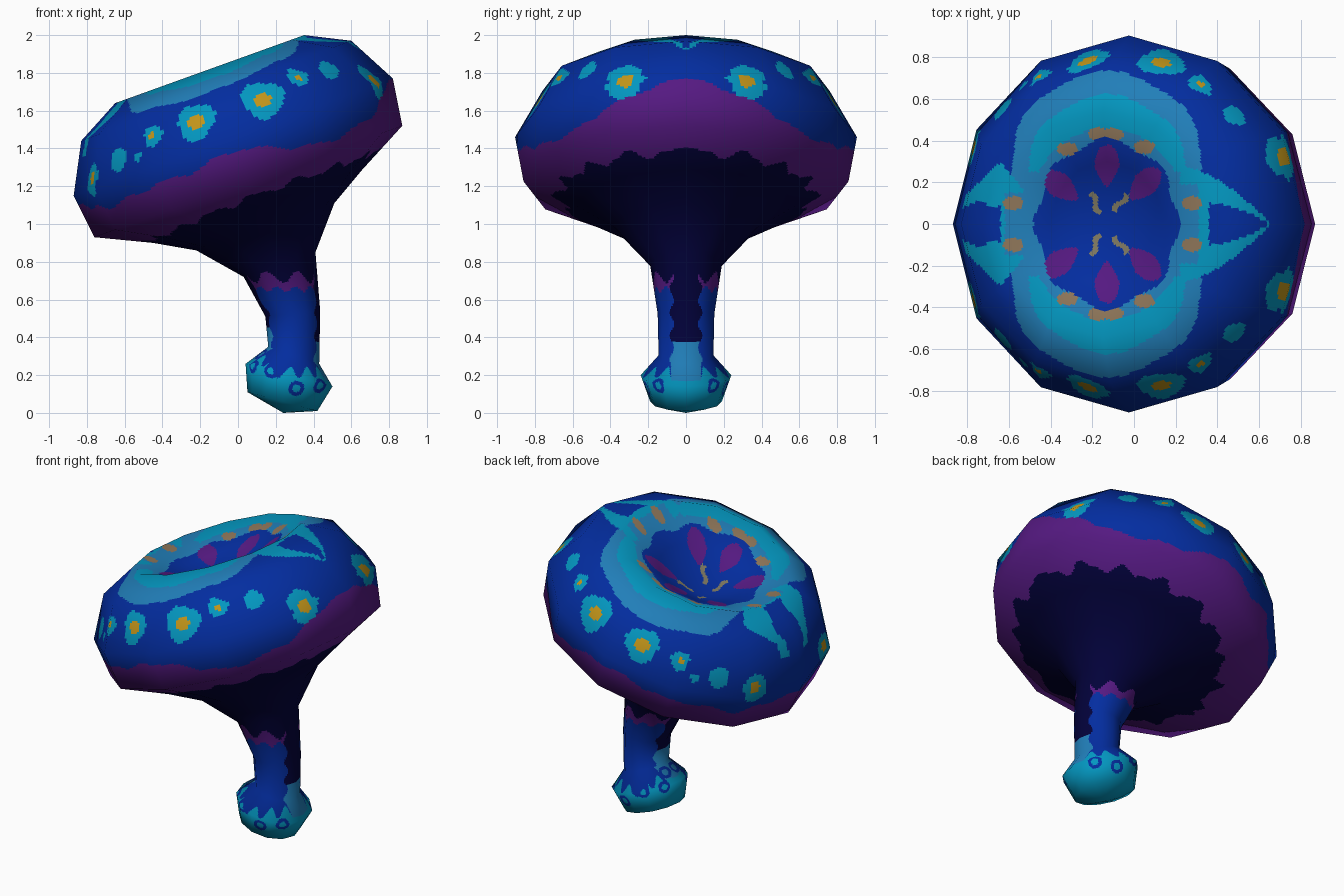
import bpy
from math import sin, cos, pi, hypot, atan2, degrees, exp
from mathutils import Vector

if "Cube" in bpy.data.objects:
    bpy.data.objects.remove(bpy.data.objects["Cube"])

SIDES, SUB = 12, 22

# flat colours (linear)
COLOURS = {
    "navy": (0.0006, 0.0004, 0.042), "purple": (0.092, 0.010, 0.225),
    "blue": (0.001, 0.026, 0.35), "mid_blue": (0.015, 0.21, 0.485),
    "cyan": (0.001, 0.31, 0.53), "gold": (0.54, 0.30, 0.010),
    "tan": (0.21, 0.19, 0.12), "brown": (0.27, 0.18, 0.10),
}
NAMES = list(COLOURS)
MATS = []
for name, c in COLOURS.items():
    m = bpy.data.materials.new(name)
    m.diffuse_color = (*c, 1)
    m.use_nodes = True
    m.node_tree.nodes["Principled BSDF"].inputs["Base Color"].default_value = m.diffuse_color
    MATS.append(m)

# tilted rings: left x, left z, right x, right z, half width in y
RINGS = [
    (0.24, 0.00, 0.24, 0.00, 0.00),     # foot underside
    (0.05, 0.11, 0.42, 0.01, 0.19),
    (0.04, 0.26, 0.50, 0.14, 0.24),
    (0.16, 0.35, 0.43, 0.26, 0.145),    # stem
    (0.145, 0.51, 0.435, 0.54, 0.15),
    (0.03, 0.72, 0.41, 0.85, 0.19),
    (-0.22, 0.86, 0.51, 1.11, 0.38),    # cap underside
    (-0.45, 0.90, 0.66, 1.29, 0.58),
    (-0.76, 0.93, 0.87, 1.52, 0.86),
    (-0.87, 1.15, 0.82, 1.77, 0.905),   # cap outside
    (-0.83, 1.44, 0.60, 1.97, 0.76),
    (-0.65, 1.64, 0.35, 2.00, 0.54),    # crest
    (-0.40, 1.60, 0.14, 1.80, 0.30),    # hollow
    (-0.12, 1.55, -0.12, 1.55, 0.00),
]


def ring_point(ring, j):
    lx, lz, rx, rz, w = ring
    a = 2 * pi * j / SIDES
    return Vector(((lx + rx) / 2 + (rx - lx) / 2 * cos(a), w * sin(a),
                   (lz + rz) / 2 + (rz - lz) / 2 * cos(a)))


CAGE = [[ring_point(r, j) for j in range(SIDES)] for r in RINGS]
LAST = len(RINGS) - 1


def cage_normal(i, j):
    if i == 0:
        return Vector((0, 0, -1))
    if i == LAST:
        return Vector((-0.33, 0, 0.94))
    around = CAGE[i][(j + 1) % SIDES] - CAGE[i][j - 1]
    up = ((CAGE[i + 1][j] - CAGE[i][j]).normalized()
          + (CAGE[i][j] - CAGE[i - 1][j]).normalized())
    return around.cross(up).normalized()


NORMALS = [[cage_normal(i, j) for j in range(SIDES)] for i in range(LAST + 1)]


def blend(grid, t, s):
    """Straight interpolation on the cage at ring position t, side position s."""
    i, j = min(int(t), LAST - 1), int(s) % SIDES
    f, g, k = t - i, s - int(s), (j + 1) % SIDES
    low = grid[i][j].lerp(grid[i][k], g)
    return low.lerp(grid[i + 1][j].lerp(grid[i + 1][k], g), f)


def at(deg, t):
    return blend(CAGE, t, deg / 360 * SIDES)


# cap spots: centre, cyan radius, gold radius (mirrored through |y|)
SPOTS = [(at(d, t), r, g) for d, t, r, g in [
    (74.5, 9.50, 0.112, 0.043), (101.5, 9.55, 0.105, 0.045),
    (119.5, 9.6, 0.058, 0.022), (57, 9.68, 0.06, 0.02),
    (21.5, 9.1, 0.105, 0.045), (41, 9.6, 0.058, 0.0),
    (155, 9.2, 0.09, 0.038), (138, 9.38, 0.065, 0.0),
    (128, 9.3, 0.028, 0.0)]]
FOOT_RINGS = [at(d, t) for d, t in [(40, 1.9), (75, 1.6), (115, 2.0), (150, 2.0),
                                    (165, 2.6)]]
DOTS = [(-0.32, 0.36), (-0.17, 0.43), (-0.10, 0.43), (0.05, 0.37),
        (-0.58, 0.10), (0.28, 0.10)]
PETALS = [(0, 0.28), (0.18, 0.19), (-0.22, 0.18)]
# upper edge of the purple band: angle, ring position
BAND = [(0, 9.0), (12, 8.9), (27, 8.55), (42, 8.28), (60, 8.2), (76, 8.45),
        (90, 8.75), (105, 8.62), (125, 8.6), (145, 8.5), (180, 8.75)]


def band_edge(a):
    d = degrees(a)
    for (d0, t0), (d1, t1) in zip(BAND, BAND[1:]):
        if d <= d1:
            return t0 + (t1 - t0) * (d - d0) / (d1 - d0)
    return BAND[-1][1]


def along(u, y, cx, cy):
    """Offsets along and across the radial direction of a mark."""
    d = hypot(cx, cy)
    return ((u * cx + y * cy) / d - d, (y * cx - u * cy) / d)


def squarish(u, y, w, h):
    return abs(u / w) ** 2.6 + abs(y / h) ** 2.6


def top_colour(x, y):
    u = x + 0.13
    ang = atan2(y, u)
    if hypot(u / 0.34, y / 0.40) < 1 + 0.04 * cos(8 * ang):
        for cx, cy in PETALS:
            a, b = along(u, y, cx, cy)
            if hypot(a / 0.10, b / (0.06 + 0.3 * min(a, 0))) < 1:
                return "purple"
        for cx in (-0.055, 0.065):
            a, b = along(u, y, cx, 0.10)
            if abs(a) < 0.055 and abs(b + 0.012 * sin(60 * a)) < 0.014:
                return "tan"
        return "blue"
    for cx, cy in DOTS:
        if hypot((x - cx) / 0.05, (y - cy) / 0.032) < 1:
            return "brown"
    # leaf shapes at the high and low ends
    if 0.36 < x < 0.65 and y < 0.10 * (1 - ((x - 0.36) / 0.29) ** 1.8):
        return "blue"
    if 0.22 < x < 0.66 and y < 0.28 * (1 - ((x - 0.22) / 0.44) ** 1.6):
        return "cyan" if x > 0.31 or y > 0.19 else "mid_blue"
    if x < -0.64 and y < 0.095 + 0.015 * sin(40 * x):
        return "blue"
    if -0.86 < x < -0.53 and y < min(0.29, 0.10 + 0.95 * (x + 0.85), 0.2 - 1.2 * (x + 0.56)):
        return "cyan" if x < -0.62 or y > 0.15 else "mid_blue"
    # side lobes
    wob = 1 + 0.06 * sin(9 * ang)
    if squarish(u, y, 0.40, 0.61) < wob:
        return "cyan" if y > 0.25 and hypot(u / 0.39, y / 0.46) > 1 else "mid_blue"
    if squarish(u, y, 0.48, 0.72) < wob:
        return "mid_blue"
    return "blue"


def cap_colour(p, a, t):
    jag = 0.09 * sin(17 * a) + 0.05 * sin(31 * a + 1)
    if t < 7.42 - 0.3 * max(0, -cos(a)) + jag:
        return "navy"
    if t < band_edge(a) + 0.05 * sin(19 * a):
        return "purple"
    if t < 10.6:
        for c, r, g in SPOTS:
            d = (p - c).length
            if d < g:
                return "gold"
            if d < r * (1 + 0.1 * sin(3 * atan2(p.z - c.z, p.x - c.x))):
                return "cyan"
    return top_colour(p.x, p.y) if t > 9.7 else "blue"


def stem_colour(p, a, t):
    if p.y < 0.075 + 0.012 * sin(50 * p.z) and (a < 1.2 or a > 2.3):
        return "navy" if p.z > (0.38 if a < 1.2 else 0.45) else "mid_blue"
    if p.z > 0.72 + 0.03 * sin(7 * a):
        return "navy"
    return "purple" if p.z > 0.655 + 0.015 * sin(11 * a) else "blue"


def foot_colour(p, a, t):
    for c in FOOT_RINGS:
        if 0.022 < (p - c).length < 0.042:
            return "blue"
    if p.y < 0.08 and (a < 1.2 or a > 2.3):
        return "mid_blue" if p.z > (0.17 if a < 1.2 else 0.28) else "cyan"
    if p.z > 0.215 + 0.03 * sin(13 * a) + (0.06 if a > 2.2 else 0):
        return "blue"
    return "cyan"


def build(name, t0, t1, rule):
    """Lofts the rings t0..t1 with straight facets, painted by the rule."""
    rows, cols = (t1 - t0) * SUB, SIDES * SUB
    verts, normals, faces, mats = [], [], [], []
    for r in range(rows + 1):
        for c in range(cols):
            verts.append(blend(CAGE, t0 + r / SUB, c / SUB))
            normals.append(blend(NORMALS, t0 + r / SUB, c / SUB).normalized())
    for r in range(rows):
        for c in range(cols):
            d = (c + 1) % cols
            q = [r * cols + c, r * cols + d, (r + 1) * cols + d, (r + 1) * cols + c]
            t = t0 + (r + 0.5) / SUB
            p = (verts[q[0]] + verts[q[2]]) / 2
            p.y = abs(p.y)
            a = 2 * pi * (c + 0.5) / cols
            a = min(a, 2 * pi - a)
            if t < 1 / SUB:
                q.pop(1)
            elif t > LAST - 1 / SUB:
                q.pop(2)
            faces.append(q)
            mats.append(NAMES.index(rule(p, a, t)))
    me = bpy.data.meshes.new(name)
    me.from_pydata(verts, [], faces)
    for m in MATS:
        me.materials.append(m)
    me.polygons.foreach_set("material_index", mats)
    me.polygons.foreach_set("use_smooth", [True] * len(faces))
    me.update()
    me.normals_split_custom_set_from_vertices(normals)
    bpy.context.collection.objects.link(bpy.data.objects.new(name, me))


build("mushroom_foot", 0, 3, foot_colour)
build("mushroom_stem", 3, 5, stem_colour)
build("mushroom_cap", 5, LAST, cap_colour)
